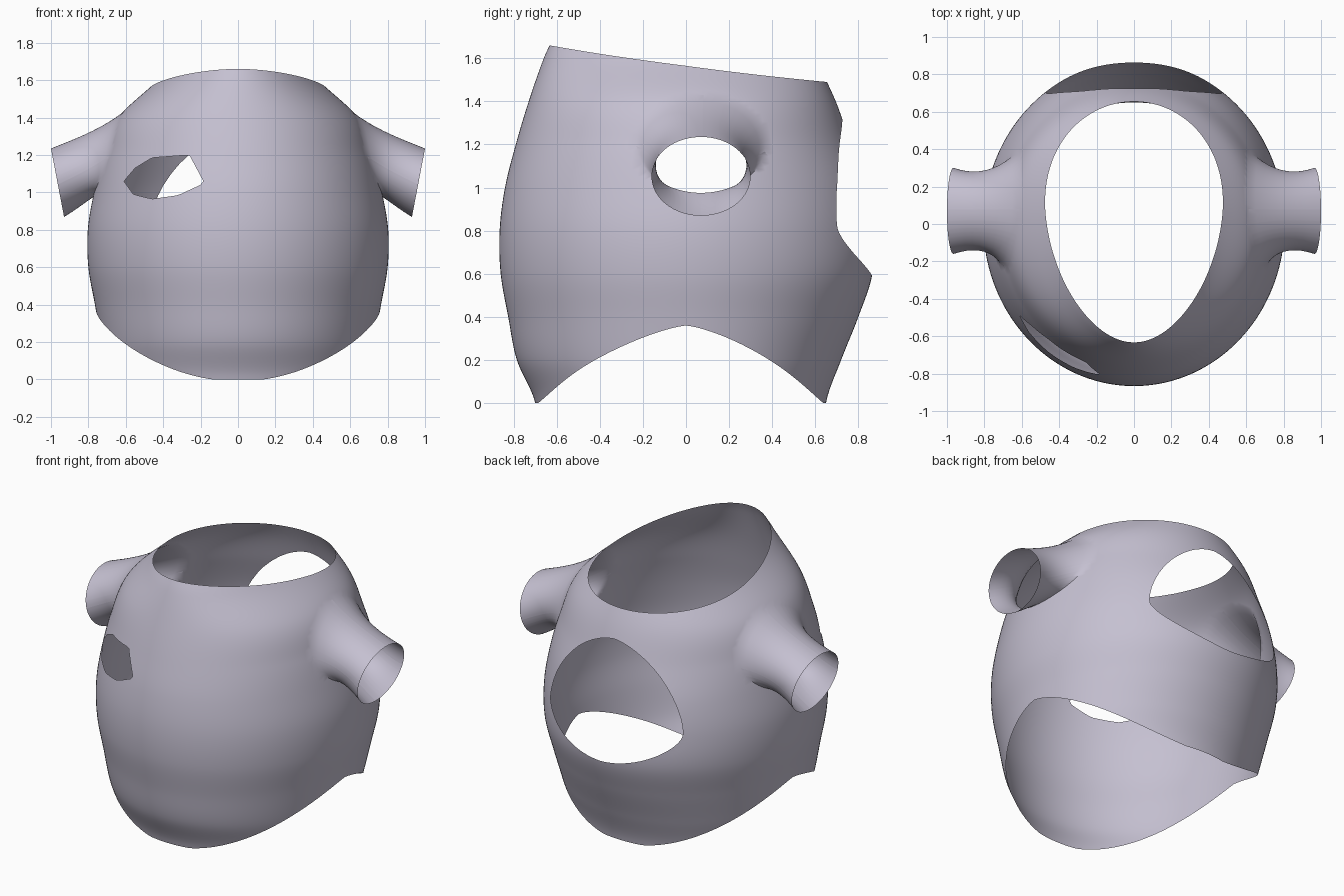
import bpy, bmesh, math
from mathutils import Vector
from mathutils.geometry import interpolate_bezier

cube = bpy.data.objects.get("Cube")
if cube:
    bpy.data.objects.remove(cube)

# Body half-sizes at every 0.2 of height
STEP = 0.2
SIDE = [.69, .73, .765, .80, .803, .77, .72, .64, .43, .25]
FRONT = [.70, .785, .825, .86, .865, .84, .79, .73, .66, .575]
BACK = [.65, .72, .80, .865, .867, .835, .765, .695, .60, .50]


def sample(table, z):
    """Smooth curve through the table."""
    k = min(max(int(z / STEP), 0), len(table) - 2)
    t = z / STEP - k
    a, b, c, d = (table[min(max(k + i, 0), len(table) - 1)] for i in (-1, 0, 1, 2))
    return b + t / 2 * (c - a + t * (2 * a - 5 * b + 4 * c - d + t * (3 * (b - c) + d - a)))


def depth(y, z):
    return sample(FRONT if y < 0 else BACK, z)


def on_front_or_back(x, z, sign):
    return Vector((x, sign * depth(sign, z) * math.sqrt(max(0, 1 - (x / sample(SIDE, z)) ** 2)), z))


def on_side(y, z, sign):
    return Vector((sign * sample(SIDE, z) * math.sqrt(max(0, 1 - (y / depth(y, z)) ** 2)), y, z))


def oval(cx, cz, half_w, up, down, power=2.0, count=48):
    """Convex outline with separate upper and lower heights."""
    pts = []
    for i in range(count):
        a = math.tau * i / count
        c, s = math.cos(a), math.sin(a)
        u = math.copysign(abs(c) ** (2 / power), c)
        v = math.copysign(abs(s) ** (2 / power), s)
        pts.append(Vector((cx + half_w * u, cz + (up if s > 0 else down) * v)))
    return pts


def gauge(p, outline, centre):
    """Below 1 inside a convex outline, 1 on its edge."""
    best = 0
    for a, b in zip(outline, outline[1:] + outline[:1]):
        e = b - a
        best = max(best, e.cross(p - centre) / e.cross(a - centre))
    return best


def cut_hole(bm, outline, flat, surface, belongs):
    """Open a hole and fit its rim to the outline; returns the rim edges."""
    centre = sum(outline, Vector((0, 0))) / len(outline)
    gone = [f for f in bm.faces if belongs(f.calc_center_median())
            and gauge(flat(f.calc_center_median()), outline, centre) < 1]
    rim = {e for f in gone for e in f.edges if any(g not in set(gone) for g in e.link_faces)} \
        if len(gone) < 2 else None
    if rim is None:
        inside = set(gone)
        rim = {e for f in gone for e in f.edges if any(g not in inside for g in e.link_faces)}
    bmesh.ops.delete(bm, geom=gone, context='FACES')
    for v in {v for e in rim for v in e.verts}:
        p = flat(v.co)
        p = centre + (p - centre) / gauge(p, outline, centre)
        v.co = surface(p.x, p.y)
    return rim


# Body shell between the arched hem and the sloping neck
bm = bmesh.new()
COLS, ROWS = 160, 72
grid = []
for i in range(COLS):
    a = math.tau * i / COLS
    c, s = math.cos(a), math.sin(a)
    hem = max(0, .37 * (1 - abs(s) ** 1.35) - .01)
    neck = 1.565 - .085 * s + .01 * s * s
    column = []
    for j in range(ROWS + 1):
        z = hem + (neck - hem) * j / ROWS
        column.append(bm.verts.new((sample(SIDE, z) * c, depth(s, z) * s, z)))
    grid.append(column)
for i in range(COLS):
    left, right = grid[i], grid[(i + 1) % COLS]
    for j in range(ROWS):
        bm.faces.new((left[j], right[j], right[j + 1], left[j + 1]))


def xz(p):
    return Vector((p.x, p.z))


def yz(p):
    return Vector((p.y, p.z))


# Large opening in the back
cut_hole(bm, oval(0, .82, .47, .50, .23, 1.7), xz,
         lambda x, z: on_front_or_back(x, z, 1), lambda p: p.y > 0)

# Small angular opening on the right of the front
tear = [(-.61, 1.06), (-.56, .99), (-.46, .965), (-.32, .985),
        (-.18, 1.05), (-.26, 1.2), (-.46, 1.185), (-.55, 1.13)]
cut_hole(bm, [Vector(p) for p in tear], xz,
         lambda x, z: on_front_or_back(x, z, -1), lambda p: p.y < 0)

# Flared sleeves grown from the arm holes
ARM_Y, ARM_Z, RINGS = .07, 1.205, 10
for sign in (1, -1):
    rim = cut_hole(bm, oval(ARM_Y, ARM_Z, .30, .225, .23), yz,
                   lambda y, z: on_side(y, z, sign), lambda p: p.x * sign > 0)
    strips = {}
    for v in {v for e in rim for v in e.verts}:
        a = math.atan2((v.co.z - ARM_Z) / .23, (v.co.y - ARM_Y) / .30)
        c, s = math.cos(a), math.sin(a)
        root = Vector((sign * (.765 - .035 * s), ARM_Y + .20 * c, 1.15 + .19 * s))
        neck = Vector((sign * .86, ARM_Y + .195 * c, 1.10 + .19 * s))
        cuff = Vector((sign * (.965 + .035 * s), ARM_Y + .23 * c, 1.052 + .183 * s))
        path = interpolate_bezier(v.co, root, neck, cuff, RINGS)
        strips[v] = [v] + [bm.verts.new(p) for p in path[1:]]
    for e in rim:
        p, q = (strips[v] for v in e.verts)
        for k in range(RINGS - 1):
            bm.faces.new((p[k], q[k], q[k + 1], p[k + 1]))

# Consistent outward faces
bmesh.ops.recalc_face_normals(bm, faces=bm.faces[:])
bm.faces.ensure_lookup_table()
front = min(bm.faces, key=lambda f: f.calc_center_median().y)
if front.normal.y > 0:
    bmesh.ops.reverse_faces(bm, faces=bm.faces[:])

mesh = bpy.data.meshes.new("sleeved_shell")
bm.to_mesh(mesh)
bm.free()
shell = bpy.data.objects.new("sleeved_shell", mesh)
bpy.context.collection.objects.link(shell)

# Pale lavender cloth
cloth = bpy.data.materials.new("pale_lavender")
cloth.use_nodes = True
colour = (.56, .53, .64, 1)
cloth.diffuse_color = colour
cloth.node_tree.nodes["Principled BSDF"].inputs["Base Color"].default_value = colour
mesh.materials.append(cloth)

bpy.ops.object.select_all(action='DESELECT')
shell.select_set(True)
bpy.context.view_layer.objects.active = shell
bpy.ops.object.shade_smooth_by_angle(angle=math.radians(50))
